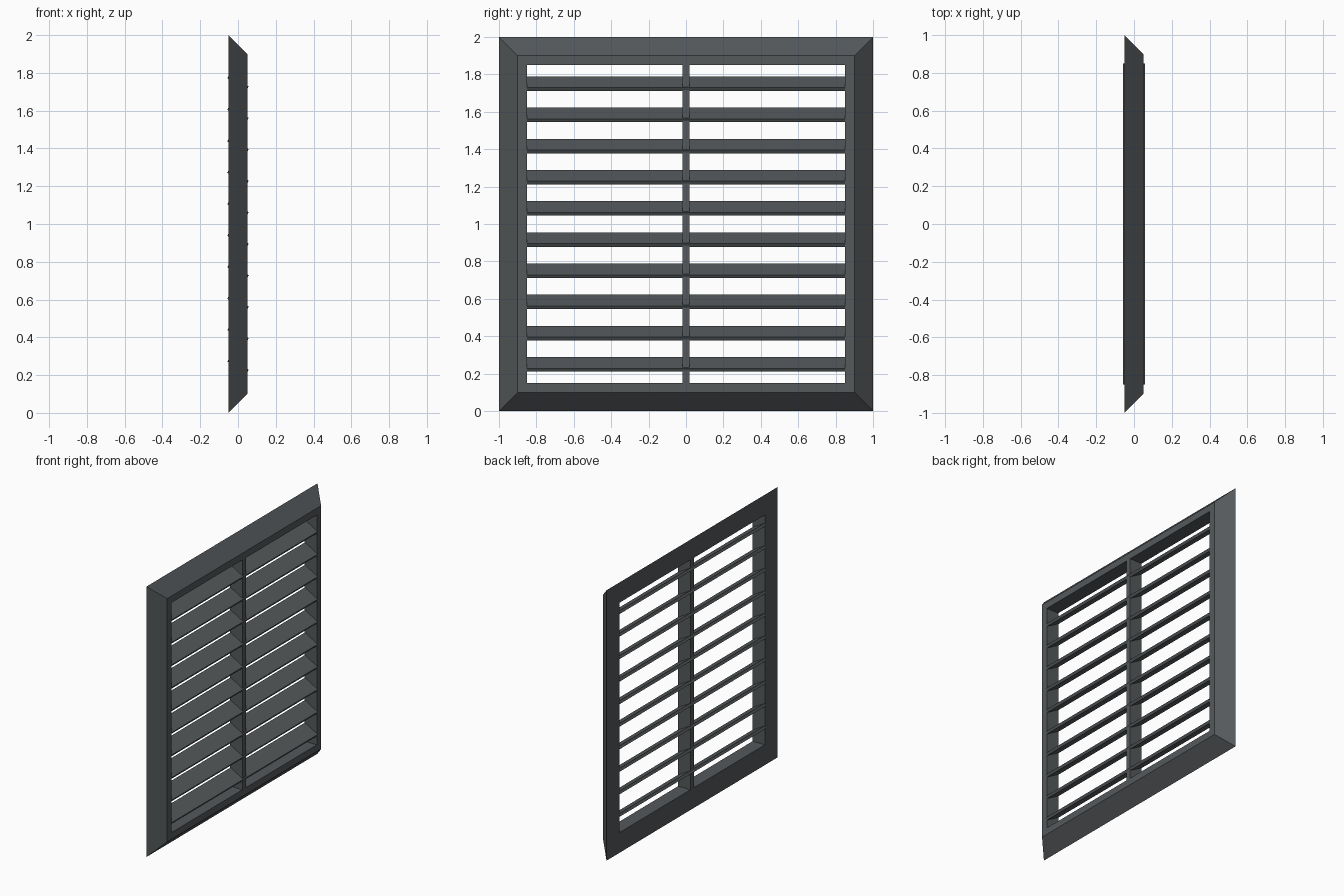
import bpy, bmesh, math
from mathutils import Matrix

if "Cube" in bpy.data.objects:
    bpy.data.objects.remove(bpy.data.objects["Cube"])

mat = bpy.data.materials.new("dark_grey")
mat.diffuse_color = (0.09, 0.10, 0.105, 1)
mat.use_nodes = True
mat.node_tree.nodes["Principled BSDF"].inputs["Base Color"].default_value = mat.diffuse_color


def finish(name, bm):
    bmesh.ops.recalc_face_normals(bm, faces=bm.faces)
    me = bpy.data.meshes.new(name)
    bm.to_mesh(me)
    bm.free()
    me.materials.append(mat)
    ob = bpy.data.objects.new(name, me)
    bpy.context.collection.objects.link(ob)
    return ob


def box(name, size, loc, tilt=0.0):
    bm = bmesh.new()
    bmesh.ops.create_cube(bm, size=1)
    m = (Matrix.Translation(loc) @ Matrix.Rotation(tilt, 4, 'Y')
         @ Matrix.Diagonal((*size, 1)))
    bm.transform(m)
    return finish(name, bm)


# Mitred frame: profile (x, half width) swept around the square opening
bm = bmesh.new()
profile = [(-0.05, 1.0), (0.05, 0.9), (0.05, 0.85), (-0.05, 0.85)]
corners = [(-1, -1), (1, -1), (1, 1), (-1, 1)]
rings = [[bm.verts.new((x, sy * h, 1 + sz * h)) for sy, sz in corners]
         for x, h in profile]
for i in range(4):
    a, b = rings[i], rings[(i + 1) % 4]
    for j in range(4):
        k = (j + 1) % 4
        bm.faces.new((a[j], a[k], b[k], b[j]))
finish("frame", bm)

# Centre mullion
box("centre_bar", (0.1, 0.04, 1.7), (0, 0, 1))

# Tilted louvre slats, sloping down towards +x
for i in range(10):
    box(f"slat_{i + 1}", (0.12, 1.7, 0.02), (0, 0, 0.25 + i * 1.5 / 9),
        math.radians(30))
